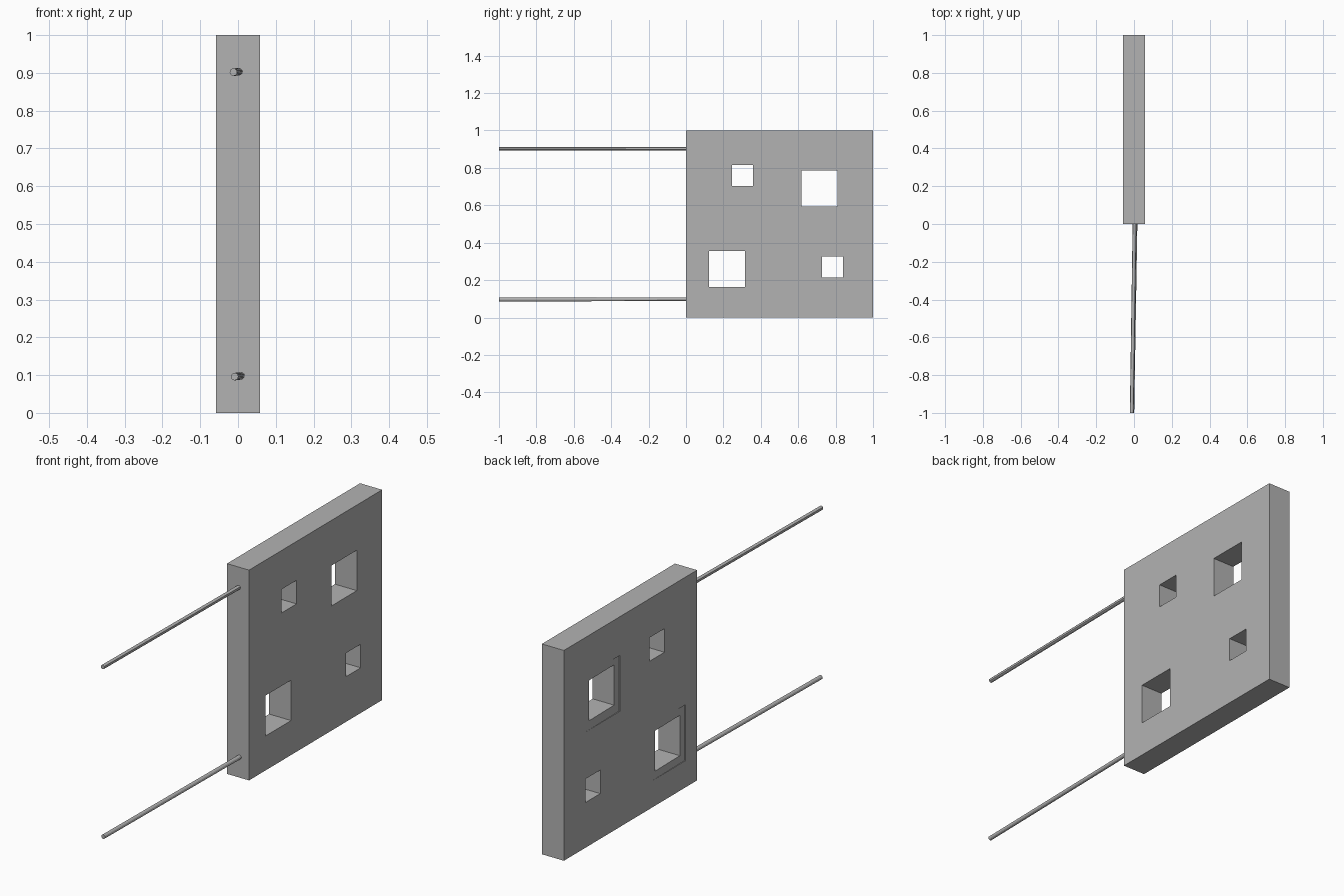
import bpy
from mathutils import Vector

default_cube = bpy.data.objects.get("Cube")
if default_cube:
    bpy.data.objects.remove(default_cube, do_unlink=True)

# One plain grey for everything
grey = bpy.data.materials.new("plain grey")
grey.use_nodes = True
colour = (0.45, 0.45, 0.45, 1)
grey.diffuse_color = colour
grey.node_tree.nodes["Principled BSDF"].inputs["Base Color"].default_value = colour

HALF = 0.058      # half the panel thickness
RECESS = 0.004    # depth of the tapered recesses


def box(name, low, high):
    low, high = Vector(low), Vector(high)
    bpy.ops.mesh.primitive_cube_add(size=1)
    obj = bpy.context.object
    obj.name = name
    for v in obj.data.vertices:
        v.co = (low + high) / 2 + v.co * (high - low)
    obj.data.materials.append(grey)
    return obj


def cut(target, cutter):
    bpy.context.view_layer.objects.active = target
    mod = target.modifiers.new("cut", "BOOLEAN")
    mod.operation = "DIFFERENCE"
    mod.solver = "EXACT"
    mod.object = cutter
    bpy.ops.object.modifier_apply(modifier=mod.name)
    bpy.data.objects.remove(cutter, do_unlink=True)


def rod(name, start, end, radius):
    start, end = Vector(start), Vector(end)
    axis = end - start
    bpy.ops.mesh.primitive_cylinder_add(
        vertices=12, radius=radius, depth=axis.length, location=(start + end) / 2,
        rotation=axis.to_track_quat("Z", "Y").to_euler())
    obj = bpy.context.object
    obj.name = name
    obj.data.materials.append(grey)
    bpy.ops.object.shade_smooth_by_angle()


# Square panel
panel = box("panel", (-HALF, 0, 0), (HALF, 1, 1))

# Shallow recesses around the large windows, fading out towards the back
for y, z in ((0.22, 0.26), (0.713, 0.683)):
    r = 0.133
    wedge = box("recess_cutter", (-HALF - 0.05, y - r, z - r), (-HALF, y + r, z + r))
    for v in wedge.data.vertices:
        if v.co.x > -HALF - 0.01:
            v.co.x += RECESS if v.co.y < y else 0.0001
    cut(panel, wedge)

# Two large and two small square windows right through the panel
for y, z, half in ((0.22, 0.26, 0.096), (0.714, 0.689, 0.096),
                   (0.301, 0.759, 0.056), (0.783, 0.271, 0.056)):
    cut(panel, box("window_cutter", (-1, y - half, z - half), (1, y + half, z + half)))

# Thin rods reaching forward from the front edge
rod("upper_rod", (0.003, 0.01, 0.903), (-0.012, -1, 0.902), 0.01)
rod("lower_rod", (0.008, 0.01, 0.098), (-0.009, -1, 0.096), 0.01)
